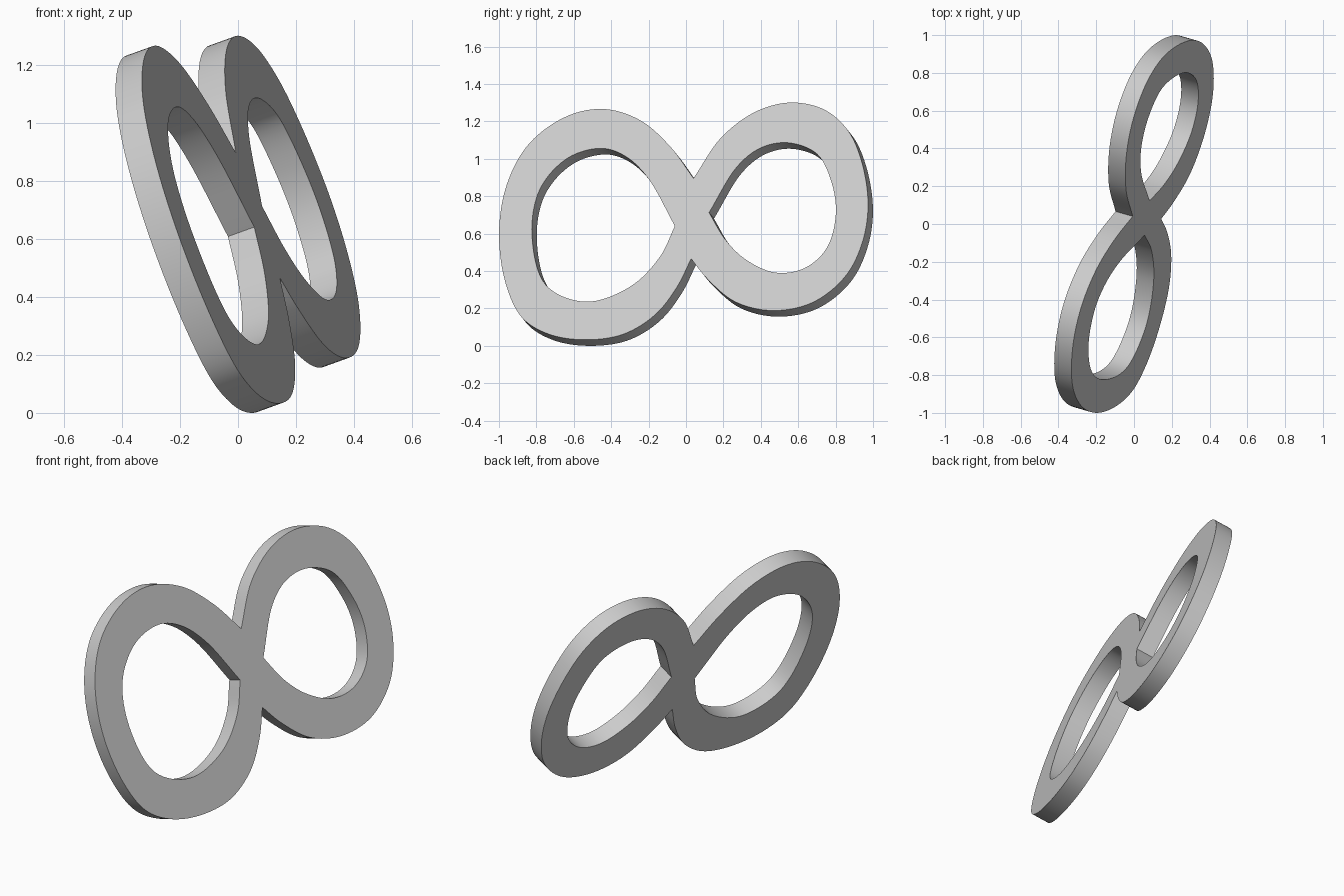
import bpy, bmesh
from mathutils import Vector

if "Cube" in bpy.data.objects:
    bpy.data.objects.remove(bpy.data.objects["Cube"])

# Front-face outline in (y, z); each arc runs between sharp corners
LEFT_OUTER = [(.04, .90), (-.085, 1.07), (-.245, 1.21), (-.435, 1.27), (-.63, 1.235),
              (-.835, 1.09), (-.955, .877), (-1.0, .61), (-.963, .332), (-.877, .155),
              (-.743, .07), (-.556, .037), (-.34, .065), (-.166, .17), (-.048, .32), (.027, .47)]
RIGHT_OUTER = [(.027, .47), (.112, .364), (.262, .24), (.46, .193), (.674, .235), (.85, .374),
               (.94, .55), (.973, .754), (.94, .985), (.866, 1.155), (.743, 1.265),
               (.567, 1.305), (.38, 1.26), (.19, 1.12), (.04, .90)]
LEFT_HOLE = [(-.06, .645), (-.203, .90), (-.32, 1.015), (-.45, 1.06), (-.63, 1.01),
             (-.78, .845), (-.824, .60), (-.75, .33), (-.54, .24), (-.30, .32),
             (-.14, .48), (-.06, .645)]
RIGHT_HOLE = [(.123, .717), (.275, .965), (.40, 1.063), (.545, 1.09), (.70, 1.03),
              (.78, .87), (.80, .70), (.75, .524), (.63, .418), (.476, .396),
              (.32, .465), (.21, .572), (.123, .717)]
NORMAL = Vector((1, -.289, .361)).normalized()
THICK = .1


def smooth(points, steps=8):
    """Centripetal Catmull-Rom through the points, last point left out."""
    p = [Vector(q) for q in points]
    p = [2 * p[0] - p[1]] + p + [2 * p[-1] - p[-2]]
    out = []
    for a, b, c, d in zip(p, p[1:], p[2:], p[3:]):
        k = [(q - r).length ** .5 for q, r in ((b, a), (c, b), (d, c))]
        m1 = k[1] * ((b - a) / k[0] - (c - a) / (k[0] + k[1])) + (c - b)
        m2 = k[1] * ((d - c) / k[2] - (d - b) / (k[1] + k[2])) + (c - b)
        for i in range(steps):
            t = i / steps
            out.append(b * (2*t**3 - 3*t**2 + 1) + m1 * (t**3 - 2*t**2 + t)
                       + c * (3*t**2 - 2*t**3) + m2 * (t**3 - t**2))
    return out


# Flat figure-eight plate with two holes
curve = bpy.data.curves.new("plate_profile", 'CURVE')
curve.dimensions = '2D'
curve.fill_mode = 'BOTH'
curve.extrude = THICK / 2
for loop in (smooth(LEFT_OUTER) + smooth(RIGHT_OUTER), smooth(LEFT_HOLE), smooth(RIGHT_HOLE)):
    spline = curve.splines.new('POLY')
    spline.points.add(len(loop) - 1)
    for pt, q in zip(spline.points, loop):
        pt.co = (q.x, q.y, 0, 1)
    spline.use_cyclic_u = True
plate = bpy.data.objects.new("figure_eight_plate", curve)
bpy.context.collection.objects.link(plate)
bpy.context.view_layer.objects.active = plate
plate.select_set(True)
bpy.ops.object.convert(target='MESH')
plate = bpy.context.object

# Stand the plate in its leaning plane, then centre it on the ground
bm = bmesh.new()
bm.from_mesh(plate.data)
bmesh.ops.remove_doubles(bm, verts=bm.verts, dist=1e-5)
for v in bm.verts:
    u, w, h = v.co
    v.co = Vector((.289 * u - .361 * w, u, w)) + NORMAL * (h - THICK / 2)
low = Vector([min(v.co[i] for v in bm.verts) for i in range(3)])
high = Vector([max(v.co[i] for v in bm.verts) for i in range(3)])
mid = (low + high) / 2
bmesh.ops.translate(bm, verts=bm.verts, vec=(-mid.x, -mid.y, -low.z))
bmesh.ops.recalc_face_normals(bm, faces=bm.faces)
bm.to_mesh(plate.data)
bm.free()
bpy.ops.object.shade_smooth_by_angle()
